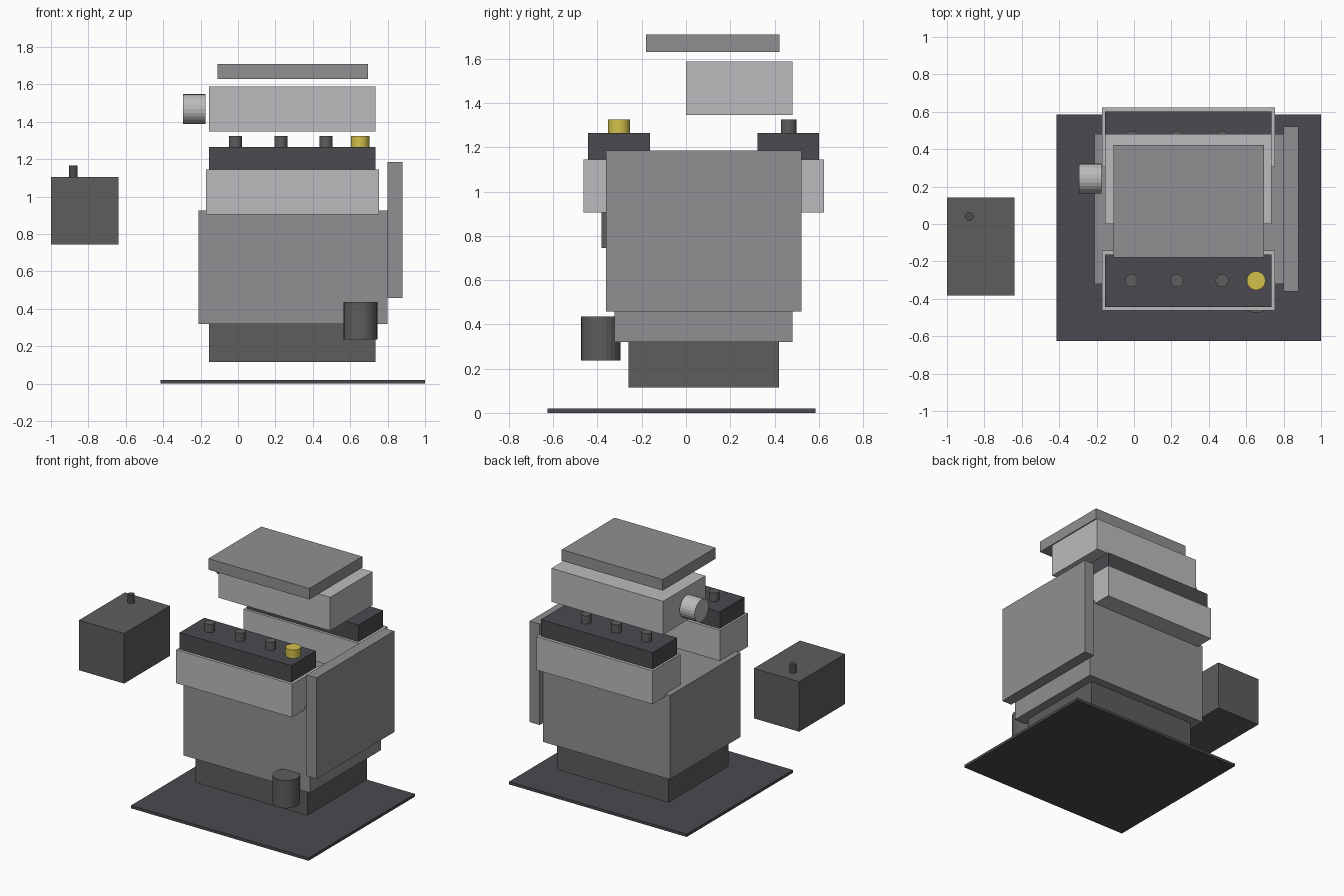
import bpy
from math import pi

if "Cube" in bpy.data.objects:
    bpy.data.objects.remove(bpy.data.objects["Cube"])

mats = {}


def paint(ob, name, col):
    if name not in mats:
        m = bpy.data.materials.new(name)
        m.diffuse_color = (*col, 1)
        m.use_nodes = True
        m.node_tree.nodes["Principled BSDF"].inputs["Base Color"].default_value = m.diffuse_color
        mats[name] = m
    ob.data.materials.append(mats[name])


DARK = ("dark_grey", (0.07, 0.07, 0.08))
CHAR = ("charcoal", (0.11, 0.11, 0.11))
MID = ("mid_grey", (0.28, 0.28, 0.29))
LIGHT = ("light_grey", (0.5, 0.5, 0.51))
YELLOW = ("yellow", (0.65, 0.53, 0.07))


def box(name, x, y, z, mat):
    """Box from (min, max) pairs on each axis."""
    bpy.ops.mesh.primitive_cube_add(size=1)
    ob = bpy.context.object
    ob.name = name
    ob.location = [(a + b) / 2 for a, b in (x, y, z)]
    ob.scale = [b - a for a, b in (x, y, z)]
    bpy.ops.object.transform_apply(location=False, rotation=False, scale=True)
    paint(ob, *mat)
    return ob


def cyl(name, centre, r, length, mat, sides=24, rot=(0, 0, 0)):
    bpy.ops.mesh.primitive_cylinder_add(vertices=sides, radius=r, depth=length,
                                        location=centre, rotation=rot)
    ob = bpy.context.object
    ob.name = name
    paint(ob, *mat)
    return ob


# Floor tray, sump and engine block
box("base_plate", (-0.415, 1.0), (-0.625, 0.585), (0, 0.02), DARK)
box("oil_pan", (-0.155, 0.735), (-0.26, 0.42), (0.115, 0.32), CHAR)
box("engine_block", (-0.21, 0.80), (-0.322, 0.482), (0.32, 0.925), MID)
box("timing_cover", (0.80, 0.88), (-0.362, 0.522), (0.457, 1.185), MID)

# Two cylinder banks: head, valve cover and three coils each
for side, yc, yv, ycoil in (("front", -0.303, -0.303, -0.303),
                            ("back", 0.464, 0.462, 0.464)):
    box(side + "_cylinder_head", (-0.17, 0.755), (yc - 0.16, yc + 0.16), (0.905, 1.145), LIGHT)
    box(side + "_valve_cover", (-0.155, 0.735), (yv - 0.14, yv + 0.14), (1.145, 1.265), DARK)
    for i in range(3):
        cyl(f"{side}_ignition_coil_{i + 1}", (-0.013 + 0.242 * i, ycoil, 1.285),
            0.035, 0.08, CHAR)

# Filler cap on the front bank
cyl("oil_filler_cap", (0.653, -0.303, 1.29), 0.05, 0.07, YELLOW)

# Intake with throttle body and top cover
box("intake_plenum", (-0.155, 0.735), (0.0, 0.482), (1.347, 1.588), LIGHT)
cyl("throttle_body", (-0.235, 0.243, 1.468), 0.08, 0.12, LIGHT, rot=(0, pi / 2, 0))
box("engine_cover", (-0.11, 0.695), (-0.18, 0.422), (1.63, 1.71), MID)

# Oil filter on the front of the block
cyl("oil_filter", (0.655, -0.385, 0.336), 0.09, 0.2, CHAR)

# Battery standing beside the engine
box("battery", (-1.0, -0.64), (-0.382, 0.141), (0.745, 1.105), CHAR)
cyl("battery_terminal", (-0.88, 0.041, 1.13), 0.023, 0.07, DARK)
